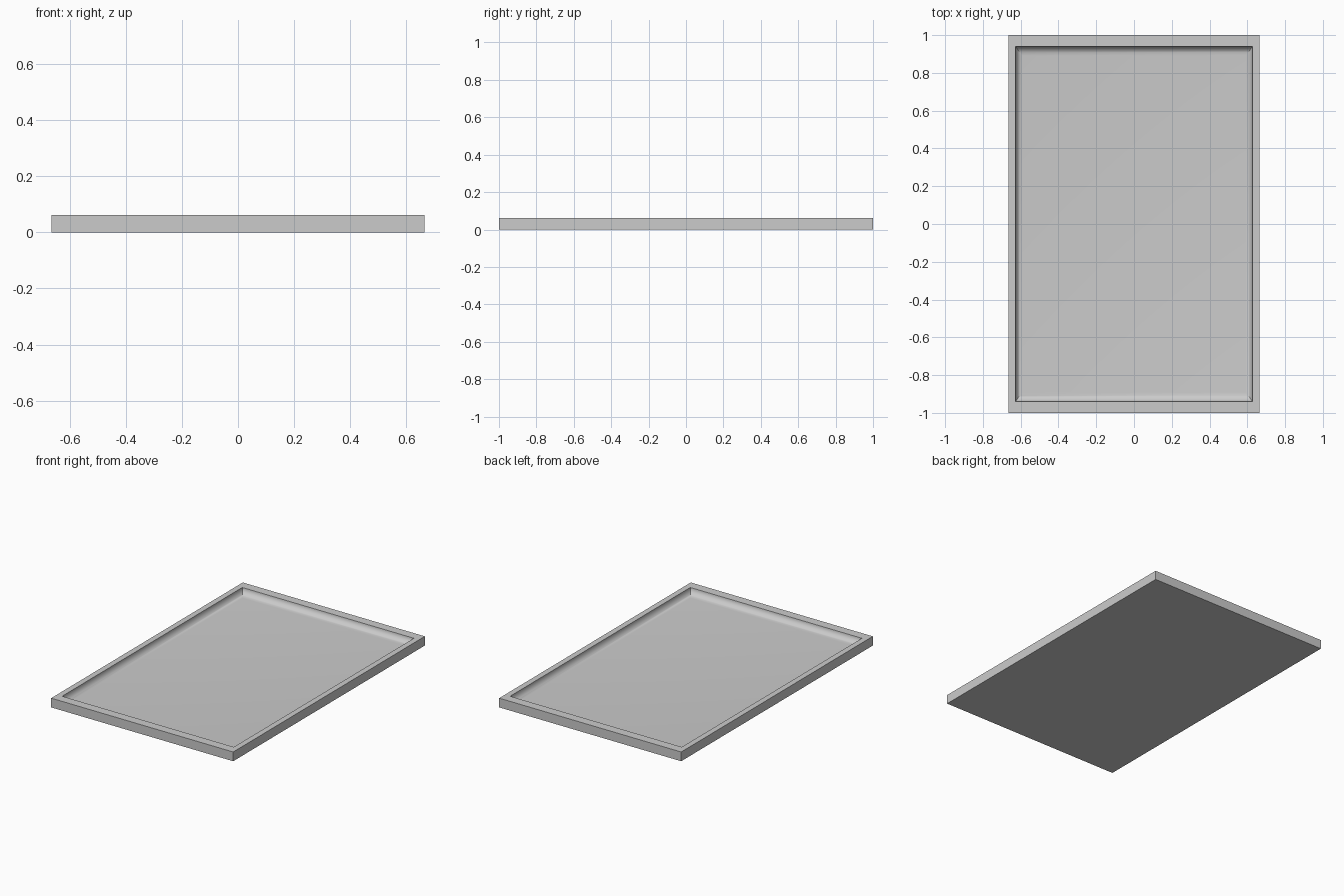
import bpy, bmesh
from math import sin, cos, pi, radians

if "Cube" in bpy.data.objects:
    bpy.data.objects.remove(bpy.data.objects["Cube"])

HX, HY, H = 0.665, 1.0, 0.061   # outer half sizes and height
IX, IY = 0.627, 0.94            # opening half sizes
FLOOR, STEPS = 0.02, 8
RX, RY = 0.035, 0.05            # width of the cove on each side

bm = bmesh.new()

def ring(x, y, z):
    return [bm.verts.new((sx * x, sy * y, z))
            for sx, sy in ((-1, -1), (1, -1), (1, 1), (-1, 1))]

# outer wall, rim, then a coved inner wall curving into the floor
rings = [ring(HX, HY, 0), ring(HX, HY, H)]
for i in range(STEPS + 1):
    a = pi / 2 * i / STEPS
    d = 1 - cos(a)
    rings.append(ring(IX - RX * d, IY - RY * d, H - (H - FLOOR) * sin(a)))

for lo, hi in zip(rings, rings[1:]):
    for i in range(4):
        j = (i + 1) % 4
        bm.faces.new((lo[i], lo[j], hi[j], hi[i]))
bm.faces.new(rings[0][::-1])    # underside
bm.faces.new(rings[-1])         # tray floor
bmesh.ops.recalc_face_normals(bm, faces=bm.faces)

mesh = bpy.data.meshes.new("tray")
bm.to_mesh(mesh)
bm.free()
tray = bpy.data.objects.new("tray", mesh)
bpy.context.collection.objects.link(tray)
bpy.context.view_layer.objects.active = tray
tray.select_set(True)
bpy.ops.object.shade_smooth_by_angle(angle=radians(30))
